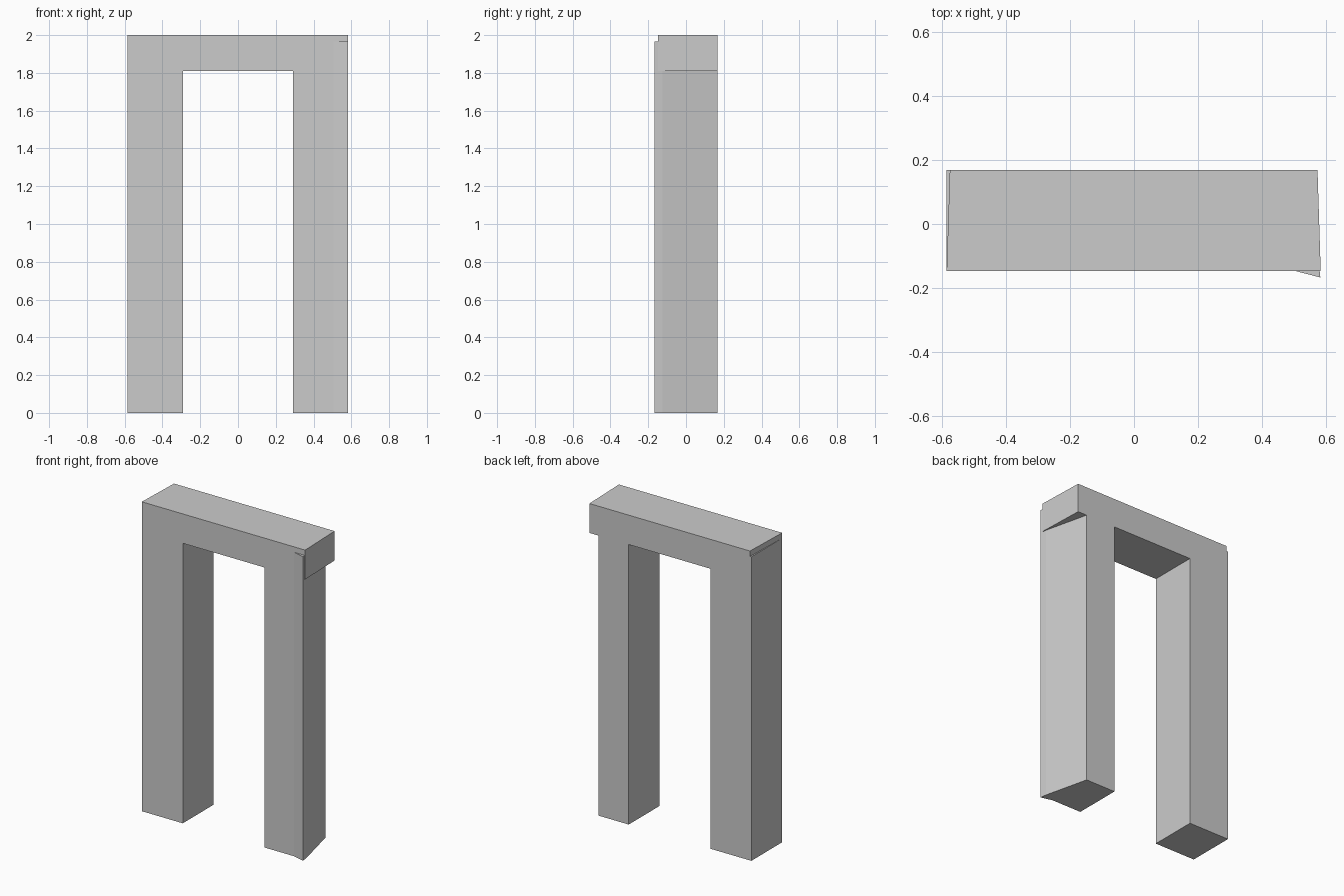
import bpy
import bmesh

cube = bpy.data.objects.get("Cube")
if cube:
    bpy.data.objects.remove(cube, do_unlink=True)

grey = bpy.data.materials.new("light_grey")
grey.use_nodes = True
colour = (0.6, 0.6, 0.6, 1.0)
grey.diffuse_color = colour
grey.node_tree.nodes["Principled BSDF"].inputs["Base Color"].default_value = colour

FRONT, BACK = -0.147, 0.168
INNER, OUTER = 0.292, 0.585
LINTEL_BOTTOM, POST_TOP, TOP = 1.81, 1.965, 2.0


def prism(name, outline, bottom, top):
    """Extrude a flat outline straight up into a solid block."""
    bm = bmesh.new()
    base = bm.faces.new([bm.verts.new((x, y, bottom)) for x, y in outline])
    grown = bmesh.ops.extrude_face_region(bm, geom=[base])["geom"]
    for v in grown:
        if isinstance(v, bmesh.types.BMVert):
            v.co.z = top
    bmesh.ops.recalc_face_normals(bm, faces=bm.faces)
    mesh = bpy.data.meshes.new(name)
    bm.to_mesh(mesh)
    bm.free()
    mesh.materials.append(grey)
    obj = bpy.data.objects.new(name, mesh)
    bpy.context.collection.objects.link(obj)
    return obj


# Square post on the right
prism("right_post", [(-OUTER, FRONT), (-INNER, FRONT),
                     (-INNER, BACK), (-OUTER, BACK)], 0, POST_TOP)

# Left post: flared front corner, outer side tapering towards the back
prism("left_post", [(INNER, FRONT), (0.505, FRONT), (0.582, -0.167),
                    (0.577, -0.125), (0.507, BACK), (INNER, BACK)], 0, POST_TOP)

# Lintel across the top, slightly narrower at the back
prism("lintel", [(-OUTER, FRONT), (0.583, FRONT),
                 (0.573, BACK), (-0.575, BACK)], LINTEL_BOTTOM, TOP)
